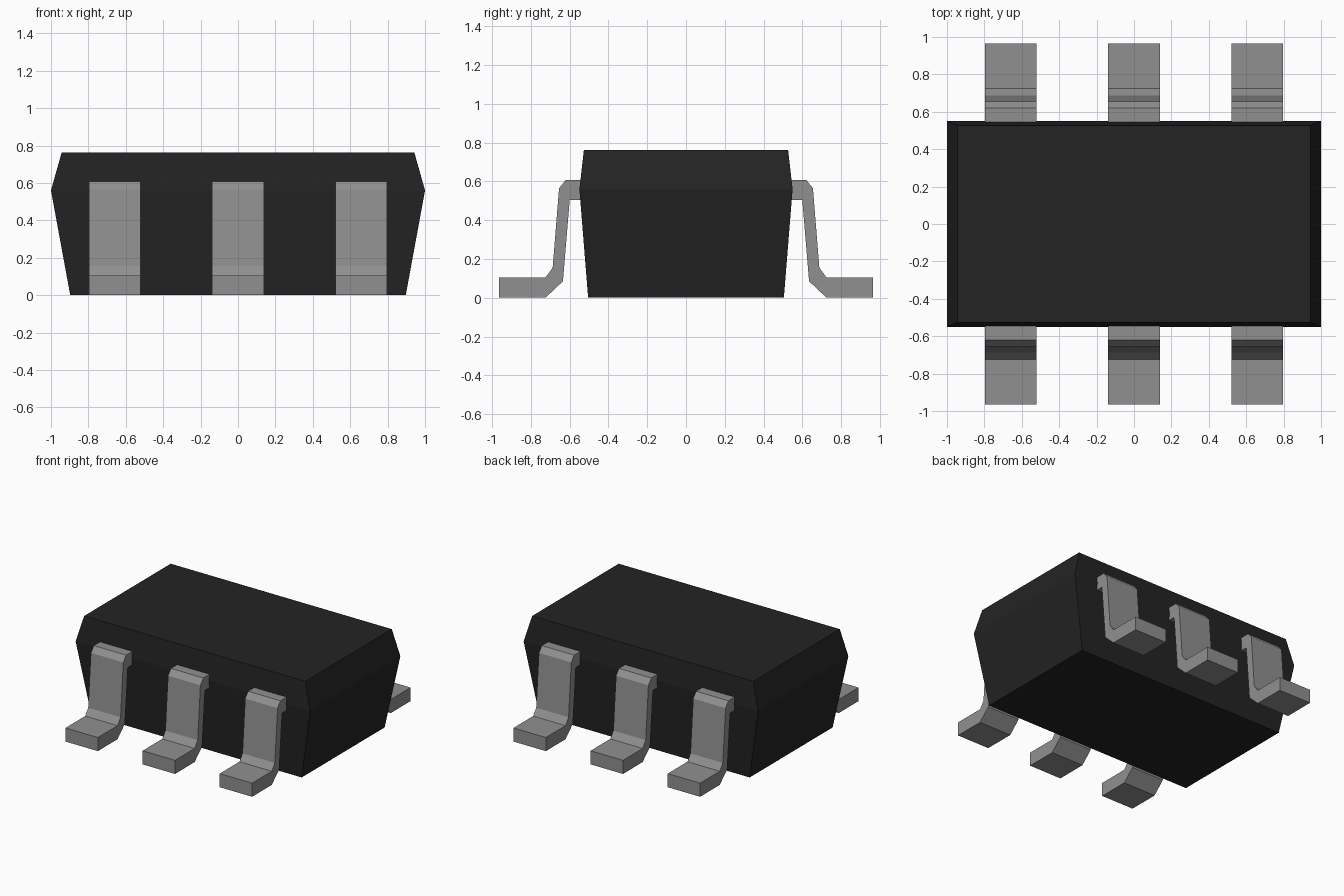
import bpy
import bmesh

if "Cube" in bpy.data.objects:
    bpy.data.objects.remove(bpy.data.objects["Cube"], do_unlink=True)


def make_material(name, color, roughness):
    mat = bpy.data.materials.new(name)
    mat.use_nodes = True
    mat.diffuse_color = color
    bsdf = next(n for n in mat.node_tree.nodes if n.type == 'BSDF_PRINCIPLED')
    bsdf.inputs["Base Color"].default_value = color
    bsdf.inputs["Roughness"].default_value = roughness
    return mat


def make_object(name, bm, mat):
    bmesh.ops.recalc_face_normals(bm, faces=bm.faces)
    mesh = bpy.data.meshes.new(name)
    bm.to_mesh(mesh)
    bm.free()
    mesh.materials.append(mat)
    obj = bpy.data.objects.new(name, mesh)
    bpy.context.collection.objects.link(obj)
    return obj


def loft(name, rings, mat):
    """Bridge matching closed rings of points and cap both ends."""
    bm = bmesh.new()
    loops = [[bm.verts.new(p) for p in ring] for ring in rings]
    n = len(loops[0])
    for a, b in zip(loops, loops[1:]):
        for i in range(n):
            j = (i + 1) % n
            bm.faces.new((a[i], a[j], b[j], b[i]))
    bm.faces.new(loops[0])
    bm.faces.new(loops[-1])
    return make_object(name, bm, mat)


black = make_material("black plastic", (0.017, 0.017, 0.017, 1), 0.6)
metal = make_material("grey metal", (0.28, 0.28, 0.28, 1), 0.5)

# Moulded body: half width, half depth, height
sections = [(0.897, 0.505, 0.0), (1.0, 0.55, 0.56), (0.943, 0.527, 0.762)]
loft("body", [[(-x, -y, z), (x, -y, z), (x, y, z), (-x, y, z)]
              for x, y, z in sections], black)

# Bent lead outline: distance outward, height
lead_profile = [
    (0.50, 0.608), (0.62, 0.608), (0.655, 0.565), (0.688, 0.155),
    (0.725, 0.105), (0.965, 0.105), (0.965, 0.0), (0.725, 0.0),
    (0.635, 0.085), (0.60, 0.505), (0.50, 0.505),
]
HALF_WIDTH = 0.138
SPACING = 0.658

# Three leads on the front and three on the back
for side, sign in (("front", -1), ("back", 1)):
    for place, step in (("right", -1), ("middle", 0), ("left", 1)):
        cx = step * SPACING
        loft(f"{side}_{place}_lead",
             [[(x, sign * y, z) for y, z in lead_profile]
              for x in (cx - HALF_WIDTH, cx + HALF_WIDTH)], metal)
